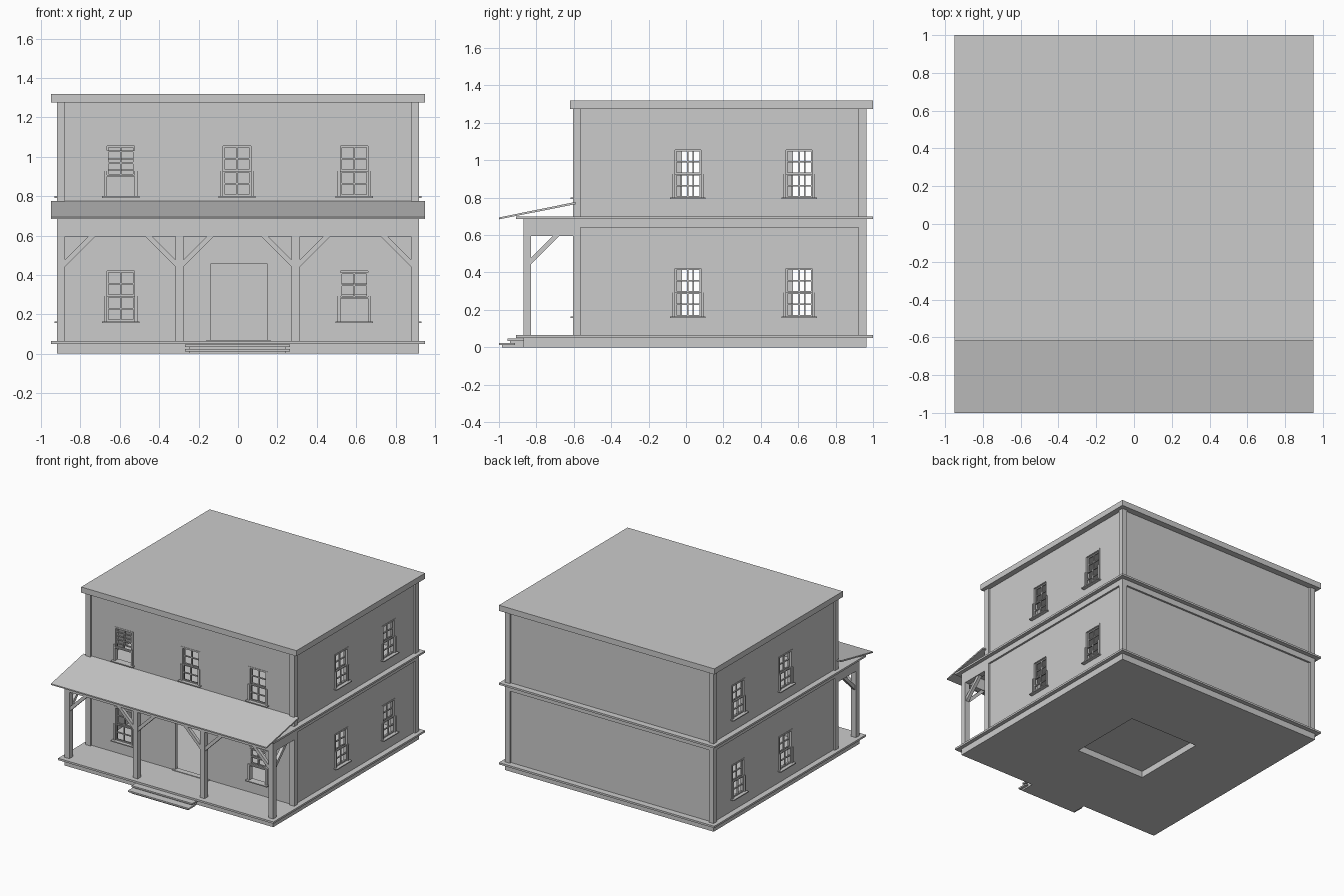
import bpy, bmesh
from math import pi
from mathutils import Matrix, Vector

cube = bpy.data.objects.get("Cube")
if cube:
    bpy.data.objects.remove(cube)

grey = bpy.data.materials.new("plain grey")
grey.use_nodes = True
grey.diffuse_color = (0.6, 0.6, 0.6, 1)
grey.node_tree.nodes["Principled BSDF"].inputs["Base Color"].default_value = (0.6, 0.6, 0.6, 1)


def finish(name, bm, turn=0):
    """Turn a mesh about z and add it to the scene."""
    bmesh.ops.recalc_face_normals(bm, faces=bm.faces)
    bm.transform(Matrix.Rotation(turn, 4, "Z"))
    mesh = bpy.data.meshes.new(name)
    bm.to_mesh(mesh)
    bm.free()
    mesh.materials.append(grey)
    obj = bpy.data.objects.new(name, mesh)
    bpy.context.collection.objects.link(obj)
    return obj


def boxes(name, parts, turn=0):
    """One object from boxes given as (x0, x1, y0, y1, z0, z1)."""
    bm = bmesh.new()
    for x0, x1, y0, y1, z0, z1 in parts:
        size = Matrix.Diagonal((x1 - x0, y1 - y0, z1 - z0, 1))
        mid = Matrix.Translation(((x0 + x1) / 2, (y0 + y1) / 2, (z0 + z1) / 2))
        bmesh.ops.create_cube(bm, size=1, matrix=mid @ size)
    return finish(name, bm, turn)


def wall(name, u0, u1, z0, z1, dist, holes, turn):
    """Wall facing local -y at the given distance, with rectangular openings."""
    us = sorted({u0, u1, *[h[0] for h in holes], *[h[1] for h in holes]})
    zs = sorted({z0, z1, *[h[2] for h in holes], *[h[3] for h in holes]})
    bm = bmesh.new()
    grid = [[bm.verts.new((u, -dist, z)) for z in zs] for u in us]
    for i in range(len(us) - 1):
        for j in range(len(zs) - 1):
            cu, cz = (us[i] + us[i + 1]) / 2, (zs[j] + zs[j + 1]) / 2
            if any(a < cu < b and c < cz < d for a, b, c, d in holes):
                continue
            bm.faces.new((grid[i][j], grid[i + 1][j], grid[i + 1][j + 1], grid[i][j + 1]))
    bmesh.ops.delete(bm, geom=[v for v in bm.verts if not v.link_faces], context="VERTS")
    out = bmesh.ops.extrude_face_region(bm, geom=bm.faces[:])
    moved = [g for g in out["geom"] if isinstance(g, bmesh.types.BMVert)]
    bmesh.ops.translate(bm, verts=moved, vec=(0, WALL, 0))
    finish(name, bm, turn)


def sash(u, z0, z1, y):
    """Bars of a sash with two by two panes."""
    b, t, w = 0.008, 0.01, HALF
    zm = (z0 + z1) / 2
    uprights = [(u + c - b / 2, u + c + b / 2, y, y + t, z0, z1) for c in (b / 2 - w, 0, w - b / 2)]
    rails = [(u - w, u + w, y, y + t, z - b / 2, z + b / 2) for z in (z0 + b / 2, zm, z1 - b / 2)]
    return uprights + rails


def window(name, u, z, dist, turn, lift=0):
    """Double hung window, its lower sash raised by lift."""
    mid, top, w = z + TALL / 2, z + TALL, HALF
    y = -dist
    parts = sash(u, mid, top, y + 0.012) + sash(u, z + lift, mid + lift, y)
    for s in (-1, 1):
        a, b = sorted((u + s * w, u + s * (w + 0.015)))
        parts.append((a, b, y - 0.01, y + 0.01, z, mid))
        parts.append((a, b, y - 0.003, y + 0.01, mid, top))
    parts.append((u - w - 0.015, u + w + 0.015, y - 0.003, y + 0.01, top, top + 0.012))
    if lift:
        parts.append((u - w - 0.015, u + w + 0.015, y - 0.01, y, z + lift - 0.004, z + lift + 0.004))
    boxes(name, parts, turn)
    boxes(name + "_sill", [(u - 0.095, u + 0.095, y - 0.028, y + WALL, z - 0.008, z)], turn)


def prism(name, points, axis, centre, thick):
    """Flat outline in the (axis, z) plane given thickness across it."""
    across = Vector((0, 1, 0)) if axis.x else Vector((1, 0, 0))
    bm = bmesh.new()
    verts = [bm.verts.new(centre + axis * a + Vector((0, 0, z)) - across * thick / 2) for a, z in points]
    face = bm.faces.new(verts)
    out = bmesh.ops.extrude_face_region(bm, geom=[face])
    moved = [g for g in out["geom"] if isinstance(g, bmesh.types.BMVert)]
    bmesh.ops.translate(bm, verts=moved, vec=across * thick)
    return finish(name, bm)


WALL, HALF, TALL = 0.03, 0.07, 0.255
FRONT, BACK, SIDE = -0.605, 0.965, 0.92
POST = 0.042

# Foundation ring with an open square underneath
boxes("foundation", [
    (-SIDE, -0.305, -0.87, BACK, 0, 0.05), (0.305, SIDE, -0.87, BACK, 0, 0.05),
    (-0.305, 0.305, -0.87, -0.27, 0, 0.05), (-0.305, 0.305, 0.34, BACK, 0, 0.05)])

# Floor slabs, band between storeys and roof
boxes("ground_floor", [(-0.95, 0.95, -0.91, 1, 0.05, 0.065)])
boxes("storey_band", [(-SIDE, SIDE, FRONT, BACK, 0.64, 0.685)])
boxes("upper_floor", [(-0.95, 0.95, -0.91, 1, 0.685, 0.7)])
boxes("roof", [(-0.95, 0.95, -0.62, 1, 1.275, 1.32)])

# Corner posts
corner_posts = []
for z0, z1 in ((0.065, 0.64), (0.7, 1.275)):
    for x in (-SIDE, SIDE - POST):
        for y in (FRONT, BACK - POST):
            corner_posts.append((x, x + POST, y, y + POST, z0, z1))
boxes("corner_posts", corner_posts)

# Walls and windows of both storeys
sides = {
    "front": (0, -0.9, 0.9, 0.59, (-0.595, -0.005, 0.59)),
    "left": (pi / 2, -0.585, 0.945, 0.905, (0.01, 0.605)),
    "right": (-pi / 2, -0.945, 0.585, 0.905, (-0.635, -0.04)),
    "back": (pi, -0.9, 0.9, 0.95, ()),
}
raised = {("front", "lower", 2): 0.12, ("front", "upper", 0): 0.105}
door = (-0.14, 0.15, 0.065, 0.455)
for storey, z0, z1, sill in (("lower", 0.065, 0.64, 0.165), ("upper", 0.7, 1.275, 0.8)):
    for side, (turn, u0, u1, dist, spots) in sides.items():
        holes = []
        for i, u in enumerate(spots):
            if side == "front" and storey == "lower" and i == 1:
                holes.append(door)
                continue
            holes.append((u - HALF, u + HALF, sill, sill + TALL))
            window(f"{storey}_{side}_window_{i + 1}", u, sill, dist, turn, raised.get((side, storey, i), 0))
        wall(f"{storey}_{side}_wall", u0, u1, z0, z1, dist, holes, turn)
boxes("door_threshold", [(-0.16, 0.165, -0.605, -0.56, 0.065, 0.07)])

# Porch posts and beams
post_x = (-SIDE, -0.318, 0.272, SIDE - POST)
boxes("porch_posts", [(x, x + POST, -0.87, -0.87 + POST, 0.065, 0.6) for x in post_x])
boxes("porch_beams", [
    (-SIDE, SIDE, -0.87, -0.83, 0.595, 0.685),
    (-SIDE, -SIDE + POST, -0.83, FRONT, 0.595, 0.685),
    (SIDE - POST, SIDE, -0.83, FRONT, 0.595, 0.685)])

# Diagonal braces
brace = [(0, -0.155), (0, -0.12), (0.12, 0), (0.155, 0)]
for i, x in enumerate(post_x):
    if i < 3:
        prism("brace", brace, Vector((1, 0, 0)), Vector((x + POST, -0.85, 0.597)), 0.026)
    if i > 0:
        prism("brace", brace, Vector((-1, 0, 0)), Vector((x, -0.85, 0.597)), 0.026)
    if i in (0, 3):
        prism("side_brace", brace, Vector((0, 1, 0)), Vector((x + POST / 2, -0.83, 0.597)), 0.026)

# Sloping porch roof
prism("porch_roof", [(-1, 0.684), (-1, 0.694), (-0.59, 0.777), (-0.59, 0.765)],
      Vector((0, 1, 0)), Vector((0, 0, 0)), 1.9)

# Front steps
boxes("step_treads", [(-0.27, 0.265, -1, -0.915, 0.012, 0.024), (-0.27, 0.265, -0.955, -0.87, 0.034, 0.046)])
boxes("step_risers", [(-0.25, 0.245, -0.985, -0.87, 0, 0.012), (-0.25, 0.245, -0.94, -0.87, 0.012, 0.034)])
